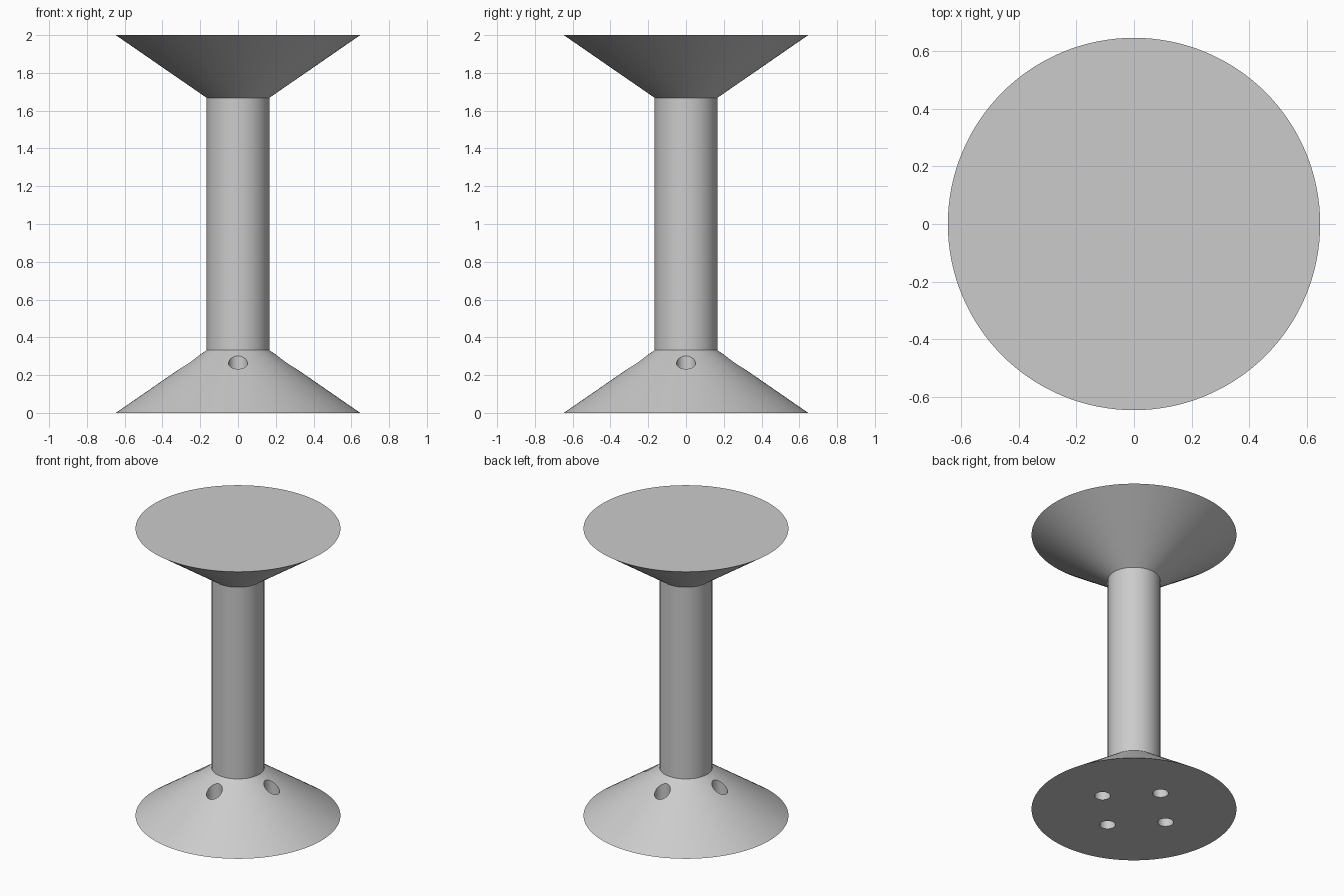
import bpy, bmesh
from math import cos, sin, pi, radians
from mathutils import Matrix, Vector

cube = bpy.data.objects.get("Cube")
if cube:
    bpy.data.objects.remove(cube, do_unlink=True)

SEGMENTS = 128
FLANGE_R, SHAFT_R = 0.647, 0.166
FLANGE_H, HEIGHT = 0.332, 2.0
HOLE_R, HOLE_RING = 0.05, 0.26


def make_material(name, colour):
    mat = bpy.data.materials.new(name)
    mat.use_nodes = True
    mat.diffuse_color = colour
    mat.node_tree.nodes["Principled BSDF"].inputs["Base Color"].default_value = colour
    return mat


def add_object(name, bm):
    mesh = bpy.data.meshes.new(name)
    bmesh.ops.recalc_face_normals(bm, faces=bm.faces)
    bm.to_mesh(mesh)
    bm.free()
    obj = bpy.data.objects.new(name, mesh)
    bpy.context.collection.objects.link(obj)
    return obj


grey = make_material("plain grey", (0.6, 0.6, 0.6, 1.0))

# Spool body: stacked rings joined into cone, shaft and cone, capped at both ends
profile = [(FLANGE_R, 0), (SHAFT_R, FLANGE_H),
           (SHAFT_R, HEIGHT - FLANGE_H), (FLANGE_R, HEIGHT)]
bm = bmesh.new()
rings = []
for radius, z in profile:
    angles = [2 * pi * i / SEGMENTS for i in range(SEGMENTS)]
    rings.append([bm.verts.new((radius * cos(a), radius * sin(a), z)) for a in angles])
for low, high in zip(rings, rings[1:]):
    for i in range(SEGMENTS):
        j = (i + 1) % SEGMENTS
        bm.faces.new((low[i], low[j], high[j], high[i]))
bm.faces.new(rings[0])
bm.faces.new(rings[-1])
spool = add_object("spool_body", bm)
spool.data.materials.append(grey)

# Four upright drill holes through the lower flange
bm = bmesh.new()
for k in range(4):
    spot = Matrix.Rotation(k * pi / 2, 3, "Z") @ Vector((HOLE_RING, 0, 0.2))
    bmesh.ops.create_cone(bm, cap_ends=True, segments=32, radius1=HOLE_R,
                          radius2=HOLE_R, depth=0.6, matrix=Matrix.Translation(spot))
drill = add_object("hole_cutter", bm)
drill.data.materials.append(grey)
drill.hide_render = True

cut = spool.modifiers.new("holes", "BOOLEAN")
cut.operation = "DIFFERENCE"
cut.solver = "EXACT"
cut.object = drill

# Apply the cut, then discard the cutter
bpy.ops.object.select_all(action="DESELECT")
spool.select_set(True)
bpy.context.view_layer.objects.active = spool
bpy.ops.object.modifier_apply(modifier=cut.name)
bpy.data.objects.remove(drill, do_unlink=True)
bpy.ops.object.shade_smooth_by_angle(angle=radians(25))
